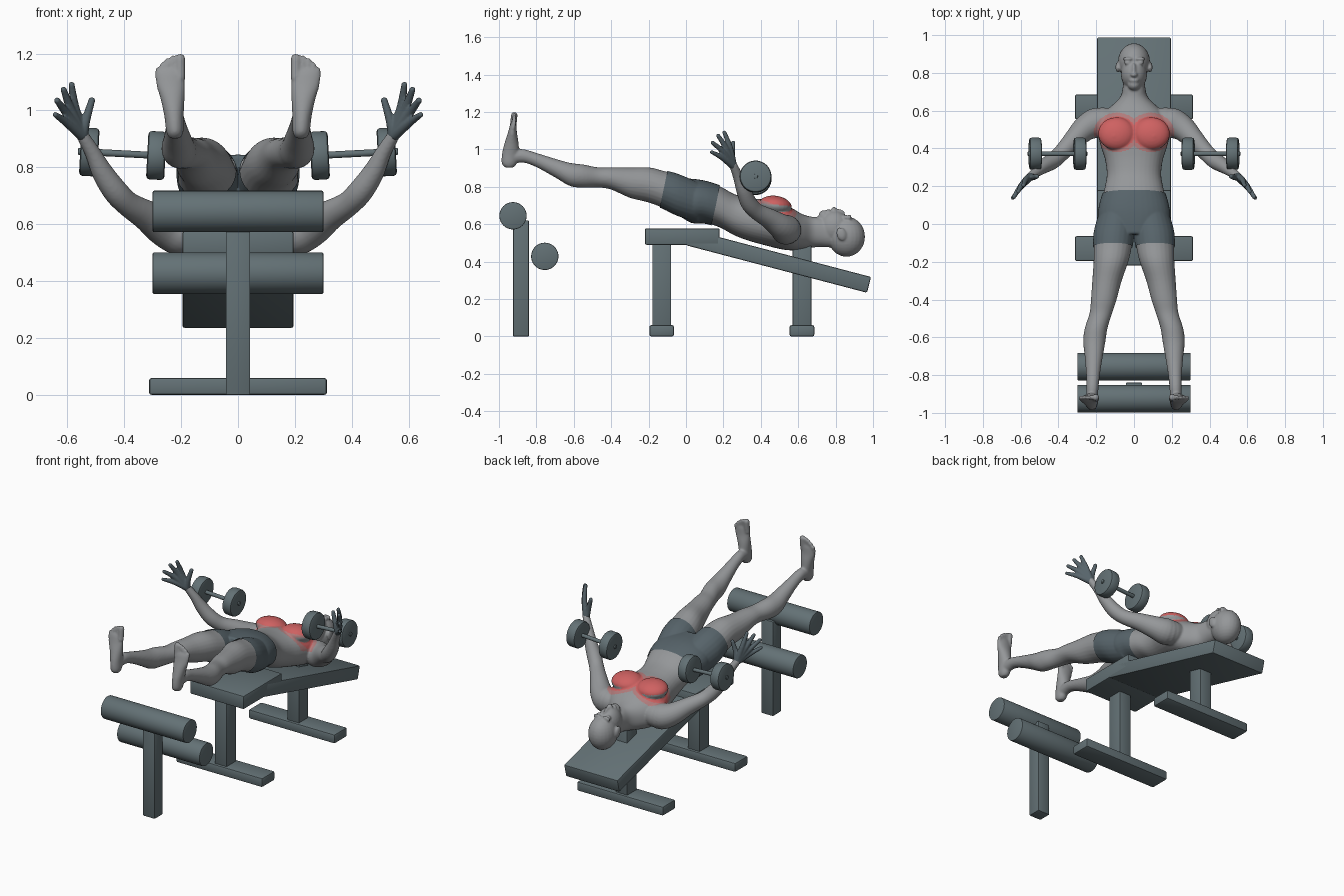
import bpy, bmesh, math
from mathutils import Vector, Matrix

cube = bpy.data.objects.get("Cube")
if cube:
    bpy.data.objects.remove(cube, do_unlink=True)


def material(name, rgb):
    m = bpy.data.materials.new(name)
    m.use_nodes = True
    m.diffuse_color = (*rgb, 1)
    m.node_tree.nodes["Principled BSDF"].inputs["Base Color"].default_value = (*rgb, 1)
    return m


SLATE = material("slate grey", (.125, .165, .178))
CLOTH = material("dark cloth", (.095, .127, .145))
SKIN = material("grey skin", (.30, .31, .32))
RED = material("muscle red", (.62, .12, .12))
PINK = material("faded red", (.44, .20, .20))


def finish(bm, name, mats, angle=None):
    """Turn a bmesh into a smooth-shaded object; angle keeps edges sharp."""
    bmesh.ops.recalc_face_normals(bm, faces=bm.faces[:])
    mesh = bpy.data.meshes.new(name)
    bm.to_mesh(mesh)
    bm.free()
    for m in mats:
        mesh.materials.append(m)
    mesh.polygons.foreach_set("use_smooth", [True] * len(mesh.polygons))
    if angle:
        mesh.set_sharp_from_angle(angle=math.radians(angle))
    ob = bpy.data.objects.new(name, mesh)
    bpy.context.scene.collection.objects.link(ob)
    return ob


def box(name, x, y, z, bevel=.008, tilt=0):
    """Bevelled box from three (low, high) ranges, tilted about x."""
    bm = bmesh.new()
    size = [b - a for a, b in (x, y, z)]
    mid = [(a + b) / 2 for a, b in (x, y, z)]
    bmesh.ops.create_cube(bm, size=1, matrix=Matrix.Diagonal((*size, 1)))
    bmesh.ops.bevel(bm, geom=bm.edges[:], offset=bevel, segments=2,
                    profile=.5, affect='EDGES')
    bm.transform(Matrix.Translation(mid) @ Matrix.Rotation(math.radians(tilt), 4, 'X'))
    return finish(bm, name, [SLATE], 35)


def rod(bm, x, radius, length, bevel):
    """Cylinder along x with rounded rims."""
    new = bmesh.ops.create_cone(
        bm, cap_ends=True, segments=40, radius1=radius, radius2=radius, depth=length,
        matrix=Matrix.Translation((x, 0, 0)) @ Matrix.Rotation(math.pi / 2, 4, 'Y'))
    rims = {e for v in new["verts"] for e in v.link_edges
            if any(len(f.verts) > 4 for f in e.link_faces)}
    bmesh.ops.bevel(bm, geom=list(rims), offset=bevel, segments=2, profile=.5,
                    affect='EDGES')


def ball(bm, center, radii, tilt=0):
    bmesh.ops.create_uvsphere(
        bm, u_segments=24, v_segments=16, radius=1,
        matrix=Matrix.Translation(center) @ Matrix.Rotation(tilt, 4, 'X')
        @ Matrix.Diagonal((*radii, 1)))


def spline(rows, steps=4):
    """Catmull-Rom interpolation of section rows."""
    rows = [Vector(r) for r in rows]
    out = []
    for i in range(len(rows) - 1):
        a, b, c, d = rows[max(i - 1, 0)], rows[i], rows[i + 1], rows[min(i + 2, len(rows) - 1)]
        for k in range(steps):
            t = k / steps
            out.append(b + (c - a) * (t / 2) + (a * 2 - b * 5 + c * 4 - d) * (t * t / 2)
                       + (b * 3 - a - c * 3 + d) * (t ** 3 / 2))
    return out + [rows[-1]]


def loft(bm, rows, normal=None, sides=24, power=1):
    """Closed skin over elliptical sections x, y, z, a, b (a round one omits b)."""
    rows = spline(rows)
    rings = []
    for i, r in enumerate(rows):
        c = Vector(r[:3])
        n = Vector(normal) if normal else (
            Vector(rows[min(i + 1, len(rows) - 1)][:3]) - Vector(rows[max(i - 1, 0)][:3])).normalized()
        u = Vector((1, 0, 0))
        u = (u - n * u.dot(n)).normalized()
        v = n.cross(u)
        ring = []
        for k in range(sides):
            co, si = math.cos(math.tau * k / sides), math.sin(math.tau * k / sides)
            co = math.copysign(abs(co) ** power, co)
            si = math.copysign(abs(si) ** power, si)
            ring.append(bm.verts.new(c + u * r[3] * co + v * r[-1] * si))
        rings.append(ring)
    for a, b in zip(rings, rings[1:]):
        for k in range(sides):
            j = (k + 1) % sides
            bm.faces.new((a[k], a[j], b[j], b[k]))
    bm.faces.new(rings[0])
    bm.faces.new(rings[-1])


def digit(bm, rows):
    loft(bm, rows, sides=12)
    ball(bm, rows[-1][:3], [rows[-1][3]] * 3)


def mirror_x(bm):
    copy = bmesh.ops.duplicate(bm, geom=bm.verts[:] + bm.edges[:] + bm.faces[:])["geom"]
    bmesh.ops.scale(bm, vec=(-1, 1, 1),
                    verts=[g for g in copy if isinstance(g, bmesh.types.BMVert)])


def fuse(bm, voxel, repeat):
    """Blend overlapping volumes into one smooth surface."""
    ob = finish(bm, "blend_source", [])
    mod = ob.modifiers.new("blend", 'REMESH')
    mod.mode, mod.voxel_size = 'VOXEL', voxel
    soft = ob.modifiers.new("soften", 'SMOOTH')
    soft.factor, soft.iterations = .5, repeat
    bpy.context.view_layer.update()
    mesh = bpy.data.meshes.new_from_object(
        ob.evaluated_get(bpy.context.evaluated_depsgraph_get()))
    out = bmesh.new()
    out.from_mesh(mesh)
    bpy.data.objects.remove(ob, do_unlink=True)
    bpy.data.meshes.remove(mesh)
    return out


# Bench: flat seat, sloping back rest, two posts on cross feet
box("seat_pad", (-.195, .195), (-.22, .18), (.49, .577))
box("back_rest", (-.195, .195), (-.005, .995), (.359, .446), tilt=-14.7)
for label, y in (("front", -.13), ("rear", .62)):
    box(label + "_post", (-.043, .043), (y - .05, y + .05), (.02, .49), .005)
    box(label + "_foot", (-.313, .313), (y - .066, y + .066), (0, .06), .01)

# Leg support: post with two rollers
box("roller_post", (-.043, .043), (-.925, -.84), (0, .62), .005)
for label, y, z in (("upper", -.925, .645), ("lower", -.755, .428)):
    bm = bmesh.new()
    rod(bm, 0, .073, .6, .005)
    bm.transform(Matrix.Translation((0, y, z)))
    finish(bm, label + "_roller", [SLATE], 40)

# Dumbbells, slightly raised at the outer end
for label, side in (("left", 1), ("right", -1)):
    bm = bmesh.new()
    rod(bm, 0, .012, .315, .002)
    for x in (-.118, .118):
        rod(bm, x, .085, .064, .012)
    bm.transform(Matrix.Translation((side * .405, .372, .848))
                 @ Matrix.Rotation(math.radians(-3 * side), 4, 'Y'))
    finish(bm, label + "_dumbbell", [SLATE], 40)

# Body, paired parts: leg, foot, arm
bm = bmesh.new()
loft(bm, [(.09, .06, .72, .09, .10), (.105, -.04, .755, .103, .108),
          (.112, -.12, .785, .10, .10), (.122, -.2, .81, .092, .094),
          (.143, -.3, .822, .078, .081), (.16, -.4, .845, .068, .06),
          (.175, -.47, .85, .06, .054), (.2, -.55, .857, .06, .062),
          (.21, -.62, .866, .059, .062), (.213, -.7, .9, .048, .05),
          (.217, -.8, .943, .036, .038), (.22, -.87, .965, .032, .036),
          (.223, -.94, .96, .03, .04)], (0, 1, 0))
loft(bm, [(.222, -.945, .902, .018, .02), (.222, -.945, .925, .03, .04),
          (.225, -.938, .98, .034, .045), (.23, -.932, 1.04, .042, .036),
          (.237, -.928, 1.09, .05, .024), (.239, -.924, 1.13, .05, .017),
          (.239, -.922, 1.145, .046, .012)], (0, 0, 1))
for x, tip, r in ((.203, 1.182, .018), (.228, 1.183, .011), (.247, 1.174, .011),
                  (.264, 1.16, .011), (.28, 1.142, .011)):
    digit(bm, [(x, -.926, 1.11, r), (x, -.918, tip, r)])
loft(bm, [(.13, .545, .575, .07), (.2, .535, .57, .08), (.26, .505, .59, .068),
          (.32, .445, .63, .054), (.385, .375, .67, .044), (.43, .335, .715, .044),
          (.475, .307, .78, .038), (.51, .28, .85, .028), (.545, .255, .91, .022),
          (.552, .248, .925, .02)])
# Chest muscle, nipple, ear, eye, brow
ball(bm, (.092, .478, .70), (.098, .088, .052), -.15)
ball(bm, (.105, .465, .743), (.013, .013, .012))
ball(bm, (.086, .83, .548), (.012, .026, .036), .3)
ball(bm, (.033, .853, .636), (.019, .012, .016))
ball(bm, (.032, .874, .635), (.028, .01, .017))
mirror_x(bm)

# Torso and neck
loft(bm, [(0, y, z, a, b) for y, z, a, b in (
    (-.05, .75, .14, .09), (.03, .725, .185, .113), (.10, .718, .18, .11),
    (.18, .693, .158, .11), (.26, .65, .144, .11), (.34, .625, .153, .115),
    (.42, .61, .178, .122), (.50, .593, .195, .125), (.56, .575, .185, .115),
    (.62, .56, .125, .095), (.67, .557, .075, .083), (.72, .558, .06, .08),
    (.79, .55, .055, .075))], (0, 1, 0), 36, .9)
# Head: skull, face, chin, nose, lips
ball(bm, (0, .858, .533), (.085, .099, .107))
ball(bm, (0, .792, .583), (.069, .085, .09))
ball(bm, (0, .737, .637), (.034, .03, .038))
ball(bm, (0, .812, .664), (.011, .042, .019), -.25)
ball(bm, (0, .79, .673), (.019, .014, .021))
ball(bm, (0, .76, .665), (.026, .012, .015))
bm = fuse(bm, .006, 4)

# Cut clean hem and waist lines, then paint the chest
waist, hem = Vector((0, .16, .71)), Vector((0, -.12, .785))
across = Vector((0, .98, -.2)).normalized()
for co in (waist, hem):
    bmesh.ops.bisect_plane(bm, geom=bm.verts[:] + bm.edges[:] + bm.faces[:],
                           dist=.0001, plane_co=co, plane_no=across)
for f in bm.faces:
    p = f.calc_center_median()
    spread = ((abs(p.x) - .09) / .1) ** 2 + ((p.y - .485) / .085) ** 2
    if p.z > .61 and f.normal.z > .1 and spread < 1.5:
        f.material_index = 1 if spread < 1 else 2

# Shorts: the hip area, lifted a little off the body
shorts = bm.copy()
outside = [f for f in shorts.faces
           if (f.calc_center_median() - waist).dot(across) > 0
           or (f.calc_center_median() - hem).dot(across) < 0]
bmesh.ops.delete(shorts, geom=outside, context='FACES')
shorts.normal_update()
for v, n in [(v, v.normal.copy()) for v in shorts.verts]:
    v.co += n * .005
finish(bm, "body", [SKIN, RED, PINK])
finish(shorts, "shorts", [CLOTH])

# Open hands: each finger runs from the wrist over its knuckle
bm = bmesh.new()
wrist = (.547, .252, .912, .021)
for knuckle, tip in (((.573, .235, 1.01, .016), (.585, .205, 1.09, .011)),
                     ((.588, .215, 1.005, .016), (.613, .172, 1.073, .011)),
                     ((.599, .2, .985, .016), (.636, .143, 1.035, .011)),
                     ((.602, .192, .957, .015), (.642, .138, .985, .010)),
                     ((.535, .247, .965, .016), (.514, .252, 1.035, .012))):
    digit(bm, [wrist, knuckle, tip])
mirror_x(bm)
finish(fuse(bm, .0045, 2), "hands", [CLOTH])
